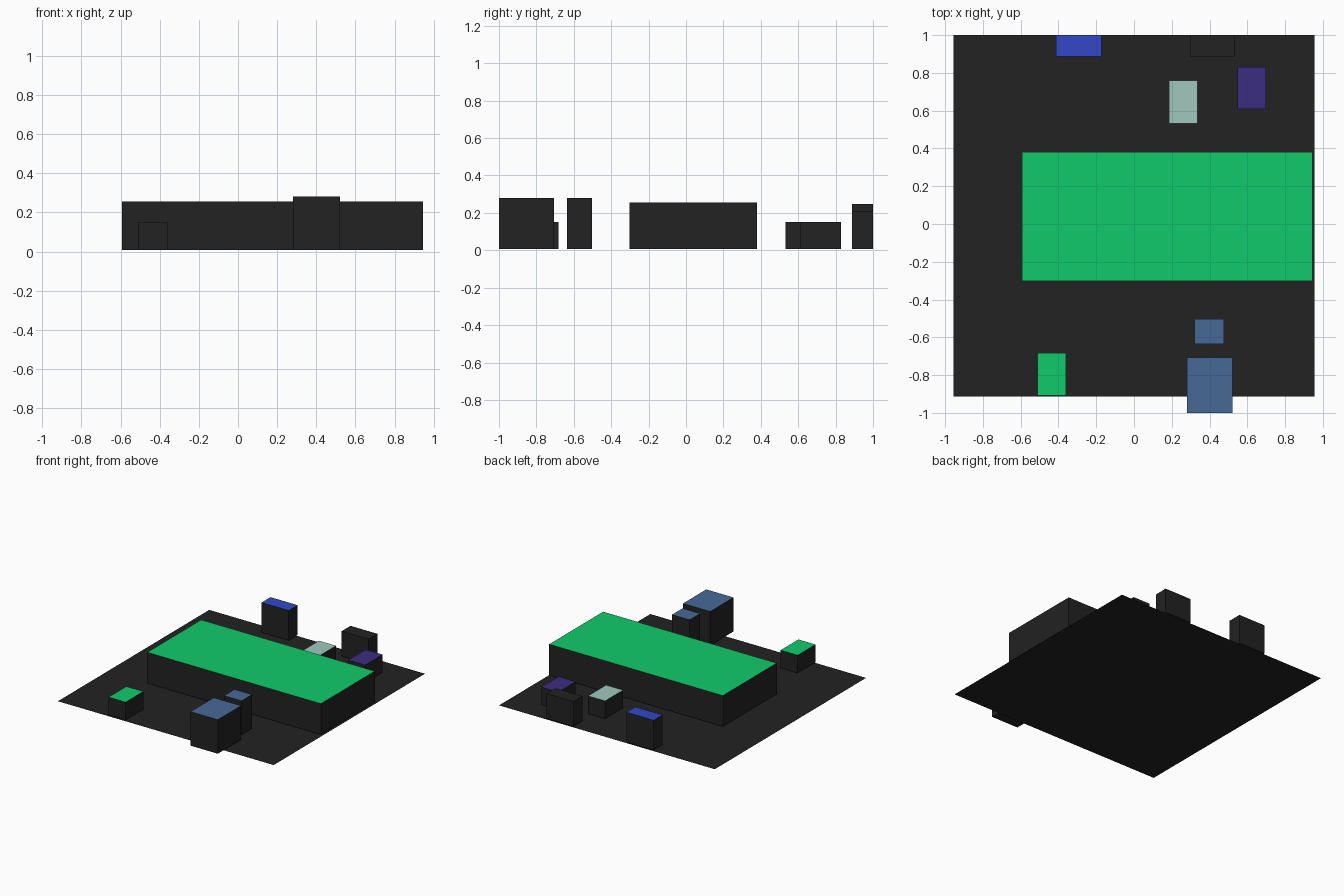
import bpy
import bmesh

default = bpy.data.objects.get("Cube")
if default:
    bpy.data.objects.remove(default, do_unlink=True)


def material(name, *rgb):
    mat = bpy.data.materials.new(name)
    mat.use_nodes = True
    mat.diffuse_color = (*rgb, 1)
    mat.node_tree.nodes["Principled BSDF"].inputs["Base Color"].default_value = (*rgb, 1)
    return mat


black = material("charcoal", 0.016, 0.016, 0.016)
green = material("green", 0.005, 0.59, 0.145)
steel = material("steel_blue", 0.061, 0.141, 0.305)
blue = material("bright_blue", 0.032, 0.065, 0.58)
mint = material("pale_mint", 0.352, 0.578, 0.503)
purple = material("purple", 0.045, 0.026, 0.223)


def add_object(name, bm, *mats):
    mesh = bpy.data.meshes.new(name)
    bm.to_mesh(mesh)
    bm.free()
    for mat in mats:
        mesh.materials.append(mat)
    obj = bpy.data.objects.new(name, mesh)
    bpy.context.collection.objects.link(obj)
    return obj


def block(name, xs, ys, top, top_mat, bottom=0.008):
    """Charcoal box whose upward face takes the top colour."""
    bm = bmesh.new()
    bmesh.ops.create_cube(bm, size=1)
    for v in bm.verts:
        v.co = (xs[v.co.x > 0], ys[v.co.y > 0], top if v.co.z > 0 else bottom)
    bm.normal_update()
    for f in bm.faces:
        f.material_index = int(f.normal.z > 0.5)
    return add_object(name, bm, black, top_mat)


# Flat ground sheet
bm = bmesh.new()
bmesh.ops.create_grid(bm, x_segments=1, y_segments=1, size=1)
for v in bm.verts:
    v.co = (0.955 if v.co.x > 0 else -0.955, 1.0 if v.co.y > 0 else -0.913, 0)
add_object("ground_sheet", bm, black)

# Main hall
block("main_hall", (-0.592, 0.945), (-0.302, 0.38), 0.255, green)

# Front blocks
block("front_tower", (0.28, 0.521), (-1.0, -0.706), 0.28, steel)
block("small_tower", (0.321, 0.476), (-0.636, -0.503), 0.28, steel)
block("front_shed", (-0.51, -0.359), (-0.908, -0.683), 0.15, green)

# Rear blocks
block("rear_tower", (-0.413, -0.173), (0.888, 1.0), 0.247, blue)
block("rear_block", (0.296, 0.535), (0.888, 1.0), 0.207, black)
block("mint_shed", (0.184, 0.335), (0.532, 0.76), 0.15, mint)
block("purple_shed", (0.549, 0.699), (0.61, 0.83), 0.15, purple)
